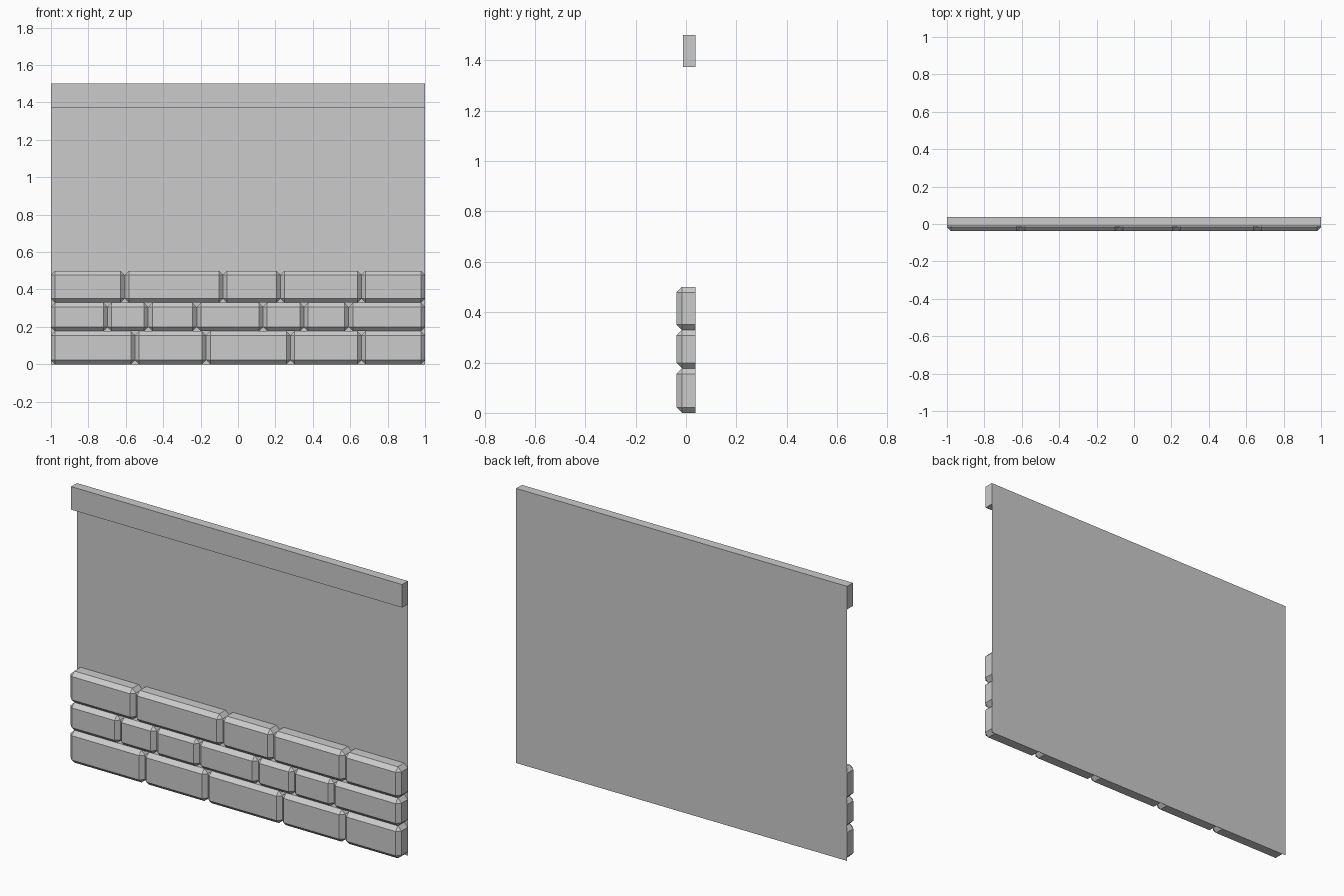
import bpy, bmesh
from mathutils import Vector

if "Cube" in bpy.data.objects:
    bpy.data.objects.remove(bpy.data.objects["Cube"])

FRONT, BACK = -0.038, 0.038


def box(name, x0, x1, y0, y1, z0, z1, bevel=0):
    """Box open at the back (it sits on the wall sheet), optionally chamfered."""
    bm = bmesh.new()
    bmesh.ops.create_cube(bm, size=1)
    for v in bm.verts:
        v.co = Vector(((x0, x1)[v.co.x > 0], (y0, y1)[v.co.y > 0], (z0, z1)[v.co.z > 0]))
    back = [f for f in bm.faces if all(v.co.y > y1 - 1e-5 for v in f.verts)]
    back_edges = set(back[0].edges)
    if bevel:
        edges = [e for e in bm.edges if e not in back_edges]
        bmesh.ops.bevel(bm, geom=edges, offset=bevel, offset_type='OFFSET',
                        segments=1, profile=0.5, affect='EDGES')
    back = [f for f in bm.faces if all(v.co.y > y1 - 1e-5 for v in f.verts)]
    bmesh.ops.delete(bm, geom=back, context='FACES_ONLY')
    return finish(name, bm)


def finish(name, bm):
    me = bpy.data.meshes.new(name)
    bm.to_mesh(me)
    bm.free()
    ob = bpy.data.objects.new(name, me)
    bpy.context.collection.objects.link(ob)
    return ob


# Thin wall sheet
bm = bmesh.new()
bm.faces.new([bm.verts.new((x, BACK, z)) for x, z in ((-1, 0), (1, 0), (1, 1.5), (-1, 1.5))])
finish("wall_sheet", bm)

# Top beam
box("top_beam", -1, 1, -0.012, BACK, 1.374, 1.5)

# Stone courses: bottom, top, joint positions
courses = [
    (0.0, 0.177, (-1, -0.55, -0.17, 0.28, 0.66, 1)),
    (0.177, 0.329, (-1, -0.698, -0.48, -0.22, 0.134, 0.353, 0.592, 1)),
    (0.329, 0.5, (-1, -0.605, -0.08, 0.227, 0.66, 1)),
]
for r, (z0, z1, joints) in enumerate(courses):
    for i, (x0, x1) in enumerate(zip(joints, joints[1:])):
        box(f"stone_{r + 1}_{i + 1}", x0, x1, FRONT, BACK, z0, z1, bevel=0.022)
